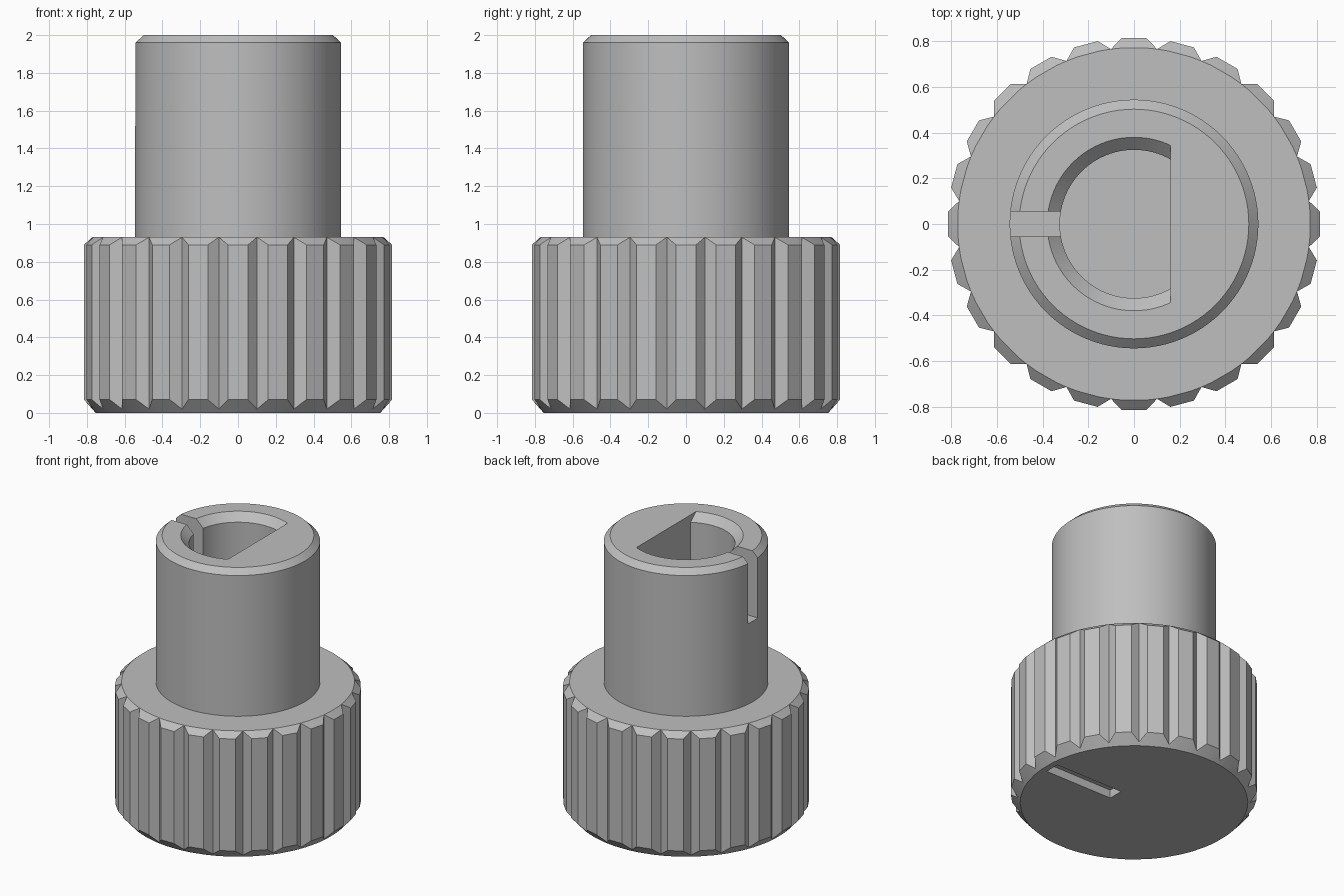
import bpy, bmesh
from math import sin, cos, radians, tau
from mathutils import Matrix, Vector

if "Cube" in bpy.data.objects:
    bpy.data.objects.remove(bpy.data.objects["Cube"])

grey = bpy.data.materials.new("plain grey")
grey.use_nodes = True
colour = (0.52, 0.52, 0.52, 1)
grey.diffuse_color = colour
grey.node_tree.nodes["Principled BSDF"].inputs["Base Color"].default_value = colour


def finish(bm, name):
    bmesh.ops.remove_doubles(bm, verts=bm.verts, dist=1e-5)
    bmesh.ops.recalc_face_normals(bm, faces=bm.faces)
    mesh = bpy.data.meshes.new(name)
    bm.to_mesh(mesh)
    bm.free()
    mesh.materials.append(grey)
    ob = bpy.data.objects.new(name, mesh)
    bpy.context.collection.objects.link(ob)
    return ob


def loft(rings):
    """Closed solid through rings of equal point count."""
    bm = bmesh.new()
    rows = [[bm.verts.new(p) for p in ring] for ring in rings]
    n = len(rows[0])
    for a, b in zip(rows, rows[1:]):
        for i in range(n):
            j = (i + 1) % n
            bm.faces.new((a[i], a[j], b[j], b[i]))
    bm.faces.new(rows[0][::-1])
    bm.faces.new(rows[-1])
    return bm


def polar(r, a, z):
    return (r * cos(a), r * sin(a), z)


def lathe(profile, steps=96):
    return loft([[polar(r, tau * i / steps, z) for i in range(steps)]
                 for r, z in profile])


def box(name, low, high):
    low, high = Vector(low), Vector(high)
    bm = bmesh.new()
    bmesh.ops.create_cube(bm, size=1, matrix=Matrix.Translation((low + high) / 2)
                          @ Matrix.Diagonal((*(high - low), 1)))
    return finish(bm, name)


def combine(target, tool, operation):
    mod = target.modifiers.new(operation, 'BOOLEAN')
    mod.operation = operation
    mod.solver = 'EXACT'
    mod.object = tool
    bpy.context.view_layer.objects.active = target
    bpy.ops.object.modifier_apply(modifier=mod.name)
    bpy.data.objects.remove(tool)


# Grip: teeth with V grooves, bevelled at both ends
TEETH = 24
points = [(radians(a) + tau * t / TEETH, a > 5)
          for t in range(TEETH) for a in (-3.75, 3.75, 7.5)]
outer, valley, base = 0.817, 0.773, 0.755


def gear_ring(tooth_z, valley_z):
    return [polar(valley if v else outer, a, valley_z if v else tooth_z)
            for a, v in points]


knob = finish(loft([
    [polar(base, a, 0) for a, v in points],
    gear_ring(0.07, 0.02),
    gear_ring(0.89, 0.93),
    [polar(valley, a, 0.93) for a, v in points],
]), "knob")

# Stem with a bevelled top
stem = finish(lathe([(0.545, 0.5), (0.545, 1.96), (0.503, 2)]), "stem")
combine(knob, stem, 'UNION')

# D-shaped bore with a countersunk round side
bm = lathe([(0.325, 0.8), (0.325, 1.945), (0.38, 2), (0.38, 2.1)])
bmesh.ops.bisect_plane(bm, geom=bm.verts[:] + bm.edges[:] + bm.faces[:],
                       plane_co=(0.16, 0, 0), plane_no=(1, 0, 0), clear_outer=True)
bmesh.ops.holes_fill(bm, edges=[e for e in bm.edges if e.is_boundary], sides=0)
combine(knob, finish(bm, "bore"), 'DIFFERENCE')

# Slit through the stem wall and pointer groove underneath
combine(knob, box("slit", (-0.7, -0.055, 1.52), (-0.1, 0.055, 2.1)), 'DIFFERENCE')
combine(knob, box("pointer_groove", (0.16, -0.055, -0.1), (0.71, 0.055, 0.06)),
        'DIFFERENCE')

# Smooth round walls, keeping edges crisp
bpy.ops.object.select_all(action='DESELECT')
knob.select_set(True)
bpy.context.view_layer.objects.active = knob
bpy.ops.object.shade_smooth_by_angle(angle=radians(25))
